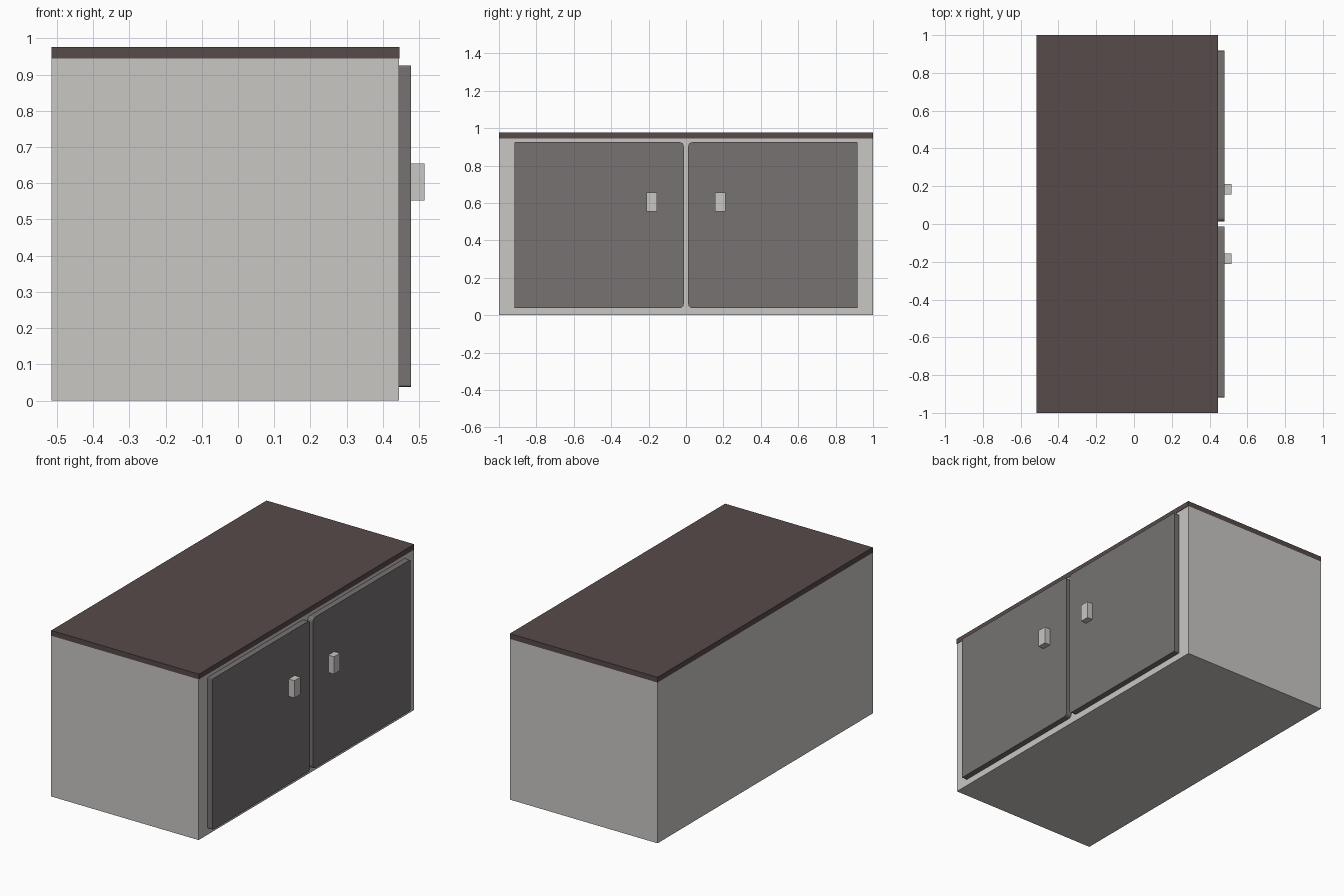
import bpy, bmesh, math

if "Cube" in bpy.data.objects:
    bpy.data.objects.remove(bpy.data.objects["Cube"])


def material(name, rgb):
    m = bpy.data.materials.new(name)
    m.diffuse_color = (*rgb, 1)
    m.use_nodes = True
    m.node_tree.nodes["Principled BSDF"].inputs["Base Color"].default_value = m.diffuse_color
    return m


pale = material("pale_grey", (0.584, 0.571, 0.545))
grey = material("door_grey", (0.181, 0.171, 0.165))
brown = material("dark_brown", (0.093, 0.069, 0.067))


def extrude_x(name, outline, x0, x1, mat):
    """Solid made from a (y, z) outline pushed from x0 to x1."""
    bm = bmesh.new()
    face = bm.faces.new([bm.verts.new((x0, y, z)) for y, z in outline])
    new = bmesh.ops.extrude_face_region(bm, geom=[face])["geom"]
    verts = [v for v in new if isinstance(v, bmesh.types.BMVert)]
    bmesh.ops.translate(bm, verts=verts, vec=(x1 - x0, 0, 0))
    bmesh.ops.recalc_face_normals(bm, faces=bm.faces)
    mesh = bpy.data.meshes.new(name)
    bm.to_mesh(mesh)
    bm.free()
    mesh.materials.append(mat)
    ob = bpy.data.objects.new(name, mesh)
    bpy.context.collection.objects.link(ob)
    return ob


def box(name, x0, x1, y0, y1, z0, z1, mat):
    return extrude_x(name, [(y0, z0), (y1, z0), (y1, z1), (y0, z1)], x0, x1, mat)


def door_outline(y0, y1, z0, z1, r_in, r_out):
    """Rectangle with rounded corners, larger radius on the inner side (y0)."""
    pts = []
    corners = [(y1, z0, -1, 1, r_out, -90), (y1, z1, -1, -1, r_out, 0),
               (y0, z1, 1, -1, r_in, 90), (y0, z0, 1, 1, r_in, 180)]
    for y, z, sy, sz, r, start in corners:
        for i in range(5):
            a = math.radians(start + i * 22.5)
            pts.append((y + sy * r + r * math.cos(a), z + sz * r + r * math.sin(a)))
    return pts


# Cabinet body and worktop
box("cabinet_body", -0.515, 0.444, -1, 1, 0, 0.945, pale)
box("worktop", -0.515, 0.446, -1, 1, 0.945, 0.976, brown)

# Pair of doors with handles
right_door = door_outline(0.012, 0.918, 0.038, 0.925, 0.022, 0.005)
for side, s in (("right", 1), ("left", -1)):
    extrude_x(side + "_door", [(s * y, z) for y, z in right_door], 0.444, 0.478, grey)
    box(side + "_handle", 0.478, 0.515, s * 0.156, s * 0.212, 0.553, 0.655, pale)
